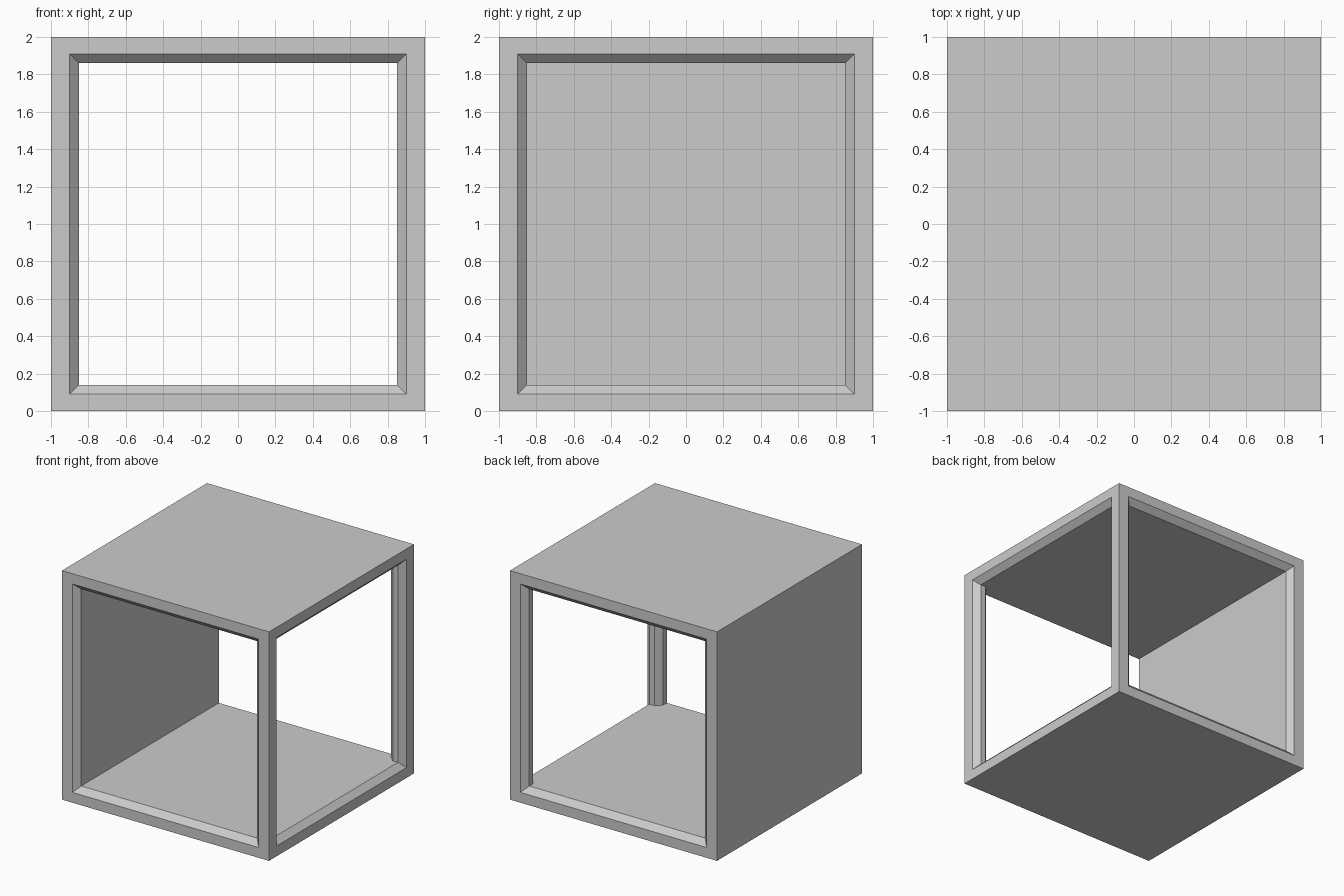
import bpy, bmesh
from mathutils import Vector

if "Cube" in bpy.data.objects:
    bpy.data.objects.remove(bpy.data.objects["Cube"])

bm = bmesh.new()

# Room interior: plan outline with chamfered corner posts on the right side
half = [(0.95, 0.0), (0.95, 0.85), (0.90, 0.85), (0.85, 0.90), (0.85, 0.95), (-0.85, 0.95)]
plan = [(x, -y) for x, y in reversed(half[1:])] + half[1:]
FLOOR, CEILING = 0.14, 1.86
low = [bm.verts.new((x, y, FLOOR)) for x, y in plan]
high = [bm.verts.new((x, y, CEILING)) for x, y in plan]
bm.faces.new(low)
bm.faces.new(high)

# Interior walls; the front, back and right sides stay open
for i in range(len(plan)):
    j = (i + 1) % len(plan)
    (x0, y0), (x1, y1) = plan[i], plan[j]
    is_opening = abs(x0 - x1) > 1 or (x0 > 0.9 and abs(y0 - y1) > 1)
    if not is_opening:
        bm.faces.new((low[i], low[j], high[j], high[i]))


def rectangle(axis, side, depth, half_width, half_height):
    """Four corners of an upright rectangle facing along side * axis."""
    points = []
    for u, v in ((-1, -1), (1, -1), (1, 1), (-1, 1)):
        p = Vector((u * half_width, u * half_width, 1 + v * half_height))
        p[axis] = side * depth
        points.append(bm.verts.new(p))
    return points


# Openings: sloping reveal, then flat frame out to the cube edges
for axis, side in ((1, -1), (1, 1), (0, 1)):
    rings = [rectangle(axis, side, *r) for r in
             ((0.95, 0.85, 0.86), (1.0, 0.90, 0.91), (1.0, 1.0, 1.0))]
    for a, b in zip(rings, rings[1:]):
        for i in range(4):
            j = (i + 1) % 4
            bm.faces.new((a[i], a[j], b[j], b[i]))

# Solid outer left wall, underside and roof
corners = ((-1, -1), (1, -1), (1, 1), (-1, 1))
for z in (0, 2):
    bm.faces.new([bm.verts.new((x, y, z)) for x, y in corners])
bm.faces.new([bm.verts.new((-1, y, 1 + z)) for y, z in corners])

# Weld everything into one closed shell
bmesh.ops.remove_doubles(bm, verts=bm.verts[:], dist=0.0005)
bmesh.ops.recalc_face_normals(bm, faces=bm.faces[:])

mesh = bpy.data.meshes.new("open_room_frame")
bm.to_mesh(mesh)
bm.free()
bpy.context.collection.objects.link(bpy.data.objects.new("open_room_frame", mesh))
